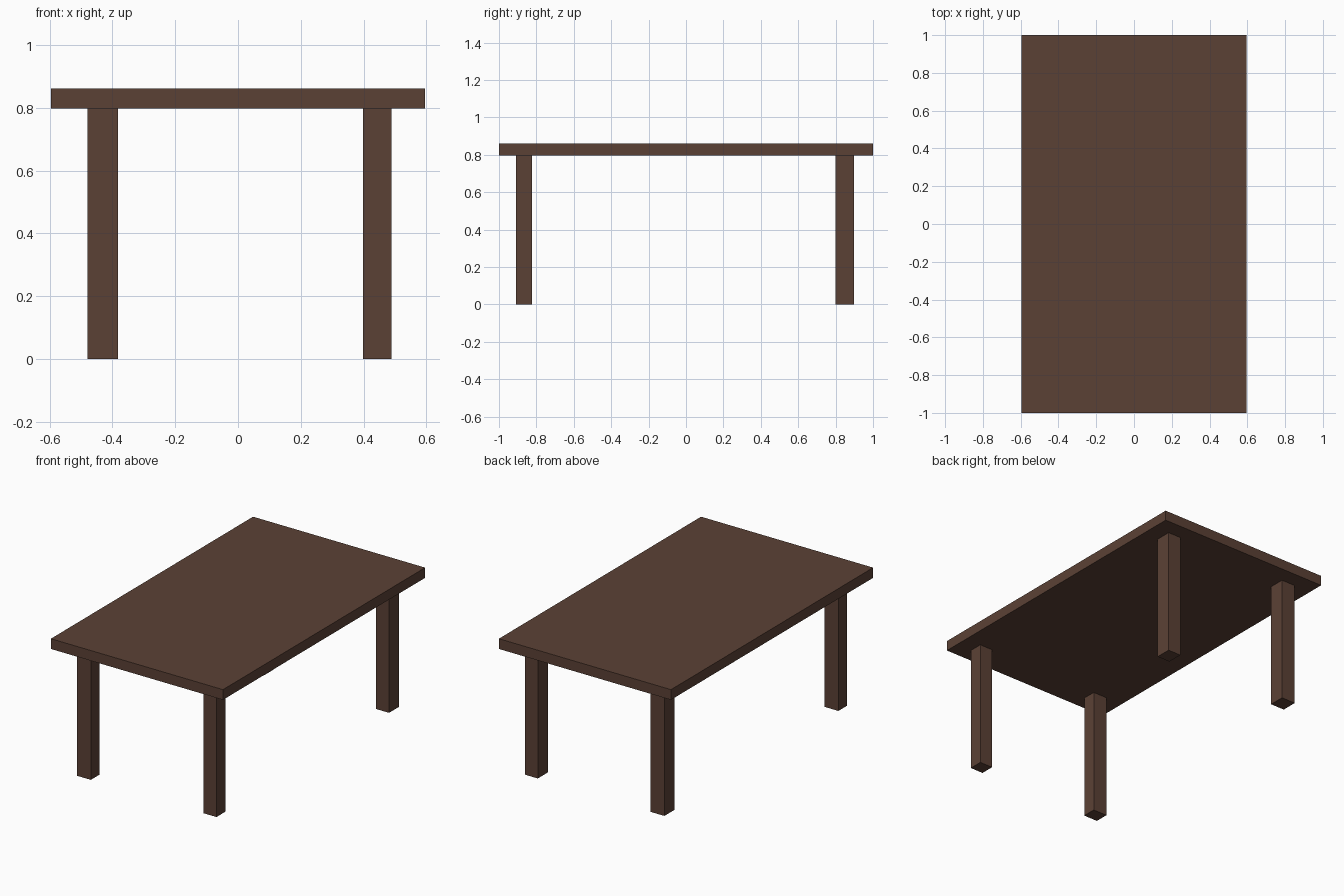
import bpy

if "Cube" in bpy.data.objects:
    bpy.data.objects.remove(bpy.data.objects["Cube"])

wood = bpy.data.materials.new("dark_wood")
wood.diffuse_color = (0.105, 0.053, 0.036, 1)
wood.use_nodes = True
wood.node_tree.nodes["Principled BSDF"].inputs["Base Color"].default_value = wood.diffuse_color


def box(name, xs, ys, zs):
    """Box from its min/max extents on each axis."""
    bpy.ops.mesh.primitive_cube_add(size=1, location=[sum(r) / 2 for r in (xs, ys, zs)])
    ob = bpy.context.object
    ob.name = name
    ob.scale = [r[1] - r[0] for r in (xs, ys, zs)]
    bpy.ops.object.transform_apply(location=False, rotation=False, scale=True)
    ob.data.materials.append(wood)
    return ob


# Table top
box("table_top", (-0.596, 0.596), (-1, 1), (0.797, 0.861))

# Four legs, slightly uneven in width and inset
leg_x = {"left": (-0.479, -0.382), "right": (0.398, 0.488)}
leg_y = {"front": (-0.91, -0.823), "back": (0.798, 0.898)}
for side, xs in leg_x.items():
    for end, ys in leg_y.items():
        box(f"{end}_{side}_leg", xs, ys, (0, 0.797))
